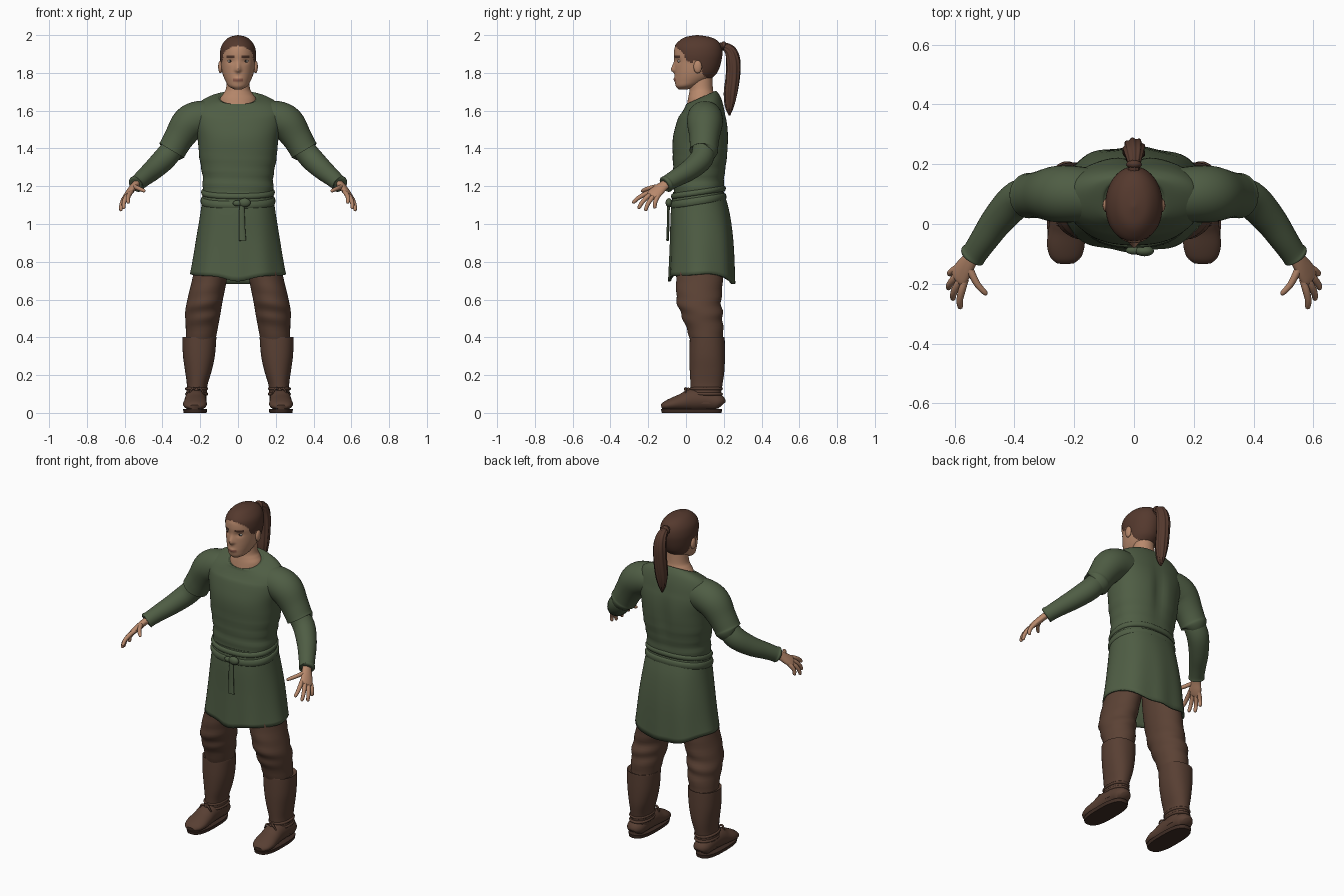
import bpy, bmesh
from math import sin, cos, pi, exp, atan2
from mathutils import Vector, Matrix

cube = bpy.data.objects.get("Cube")
if cube:
    bpy.data.objects.remove(cube)


def material(name, r, g, b):
    m = bpy.data.materials.new(name)
    m.use_nodes = True
    m.diffuse_color = (r, g, b, 1)
    shader = next(n for n in m.node_tree.nodes if n.type == 'BSDF_PRINCIPLED')
    shader.inputs["Base Color"].default_value = (r, g, b, 1)
    return m


GREEN = material("green_cloth", .078, .11, .058)
BROWN = material("brown_trousers", .105, .054, .035)
LEATHER = material("boot_leather", .098, .05, .033)
SOLE = material("dark_sole", .05, .026, .018)
SKIN = material("skin", .48, .25, .15)
HAIR = material("brown_hair", .09, .041, .027)
LIP = material("lips", .3, .12, .08)
EYE = material("eye_white", .4, .36, .32)
IRIS = material("iris", .02, .015, .012)


def finish(name, bm, mats, mirror=False, angle=50):
    bmesh.ops.recalc_face_normals(bm, faces=bm.faces[:])
    me = bpy.data.meshes.new(name)
    bm.to_mesh(me)
    bm.free()
    for m in mats:
        me.materials.append(m)
    ob = bpy.data.objects.new(name, me)
    bpy.context.collection.objects.link(ob)
    bpy.context.view_layer.objects.active = ob
    ob.select_set(True)
    bpy.ops.object.shade_smooth_by_angle(angle=angle * pi / 180)
    ob.select_set(False)
    if mirror:
        ob.modifiers.new("mirror", 'MIRROR').use_mirror_merge = False
    return ob


def smooth_rows(rows, n):
    """Catmull-Rom interpolation of table rows."""
    out = []
    for i in range(len(rows) - 1):
        quad = rows[max(i - 1, 0)], rows[i], rows[i + 1], rows[min(i + 2, len(rows) - 1)]
        for k in range(n):
            t = k / n
            out.append([b + .5 * t * (c - a + t * (2*a - 5*b + 4*c - d + t * (3*(b - c) + d - a)))
                        for a, b, c, d in zip(*quad)])
    return out + [list(rows[-1])]


def skin_rings(name, rings, mats, mirror, rule=None, caps=(True, True)):
    bm = bmesh.new()
    loops = [[bm.verts.new(p) for p in ring] for ring in rings]
    for a, b in zip(loops, loops[1:]):
        for i in range(len(a)):
            j = (i + 1) % len(a)
            bm.faces.new((a[i], a[j], b[j], b[i]))
    for loop, cap in zip((loops[0], loops[-1]), caps):
        if cap:
            bm.faces.new(loop)
    if rule:
        for f in bm.faces:
            f.material_index = rule(f.calc_center_median())
    return finish(name, bm, mats, mirror)


def power(v, p):
    return (1 if v > 0 else -1) * abs(v) ** (2 / p)


def stack(name, rows, mats, seg=40, n=5, p=2, shape=None, mirror=False, rule=None, caps=(True, True)):
    """Horizontal rings; row = z, centre x, half width, front y, back y."""
    rings = []
    for z, cx, rx, yf, yb in smooth_rows(rows, n):
        ring = []
        for k in range(seg):
            a = 2 * pi * k / seg
            co = Vector((cx + max(rx, .002) * power(cos(a), p),
                         (yf + yb) / 2 + (yb - yf) / 2 * power(sin(a), p), z))
            ring.append(shape(co) if shape else co)
        rings.append(ring)
    return skin_rings(name, rings, mats, mirror, rule, caps)


def limb(name, rows, mat, ref=(0, 1, 0), seg=24, n=4, mirror=True, ridges=0):
    """Rings across a path; row = x, y, z, radius along ref, other radius."""
    rows = smooth_rows([r if len(r) == 5 else (*r, r[3]) for r in rows], n)
    pts = [Vector(r[:3]) for r in rows]
    rings = []
    for i, (c, r) in enumerate(zip(pts, rows)):
        t = (pts[min(i + 1, len(pts) - 1)] - pts[max(i - 1, 0)]).normalized()
        u = Vector(ref)
        u = (u - u.dot(t) * t).normalized()
        v = t.cross(u)
        ring = []
        for k in range(seg):
            a = 2 * pi * k / seg
            w = 1 + ridges * cos(9 * a + i * .15)
            ring.append(c + w * (u * cos(a) * r[3] + v * sin(a) * r[4]))
        rings.append(ring)
    return skin_rings(name, rings, [mat], mirror)


def ball(name, loc, size, mat, mirror=True):
    bm = bmesh.new()
    bmesh.ops.create_uvsphere(bm, u_segments=20, v_segments=12, radius=1,
                              matrix=Matrix.Translation(loc) @ Matrix.Diagonal((*size, 1)))
    return finish(name, bm, [mat], mirror)


# Head: sculpted nose, sockets and lips, with hair, brows and lips by region
HAIRLINE = [(-.2, 1.945), (-.06, 1.945), (-.015, 1.905), (.005, 1.865), (.03, 1.85),
            (.045, 1.87), (.07, 1.86), (.09, 1.79), (.14, 1.745), (.3, 1.745)]


def is_hair(co):
    for (y0, z0), (y1, z1) in zip(HAIRLINE, HAIRLINE[1:]):
        if y0 <= co.y < y1:
            return co.z > z0 + (z1 - z0) * (co.y - y0) / (y1 - y0)
    return False


def bump(d, width):
    return exp(-(d / width) ** 2)


def face_shape(co):
    x, z = abs(co.x), co.z
    if is_hair(co):
        co.x *= 1.02
        co.y = .06 + (co.y - .06) * 1.02
    elif co.y < .03:
        nose = bump(z - 1.815, .013 if z < 1.815 else .035)
        co.y -= .02 * nose * bump(x, .009 + .006 * nose)
        co.y += .008 * bump(x - .04, .018) * bump(z - 1.864, .014)
        co.y -= .006 * bump(x, .022) * bump(z - 1.765, .012)
    return co


def face_colour(c):
    if is_hair(c):
        return 1
    if c.y < 0 and abs(c.z - 1.887) < .004 and .02 < abs(c.x) < .062:
        return 1
    return 2 if c.y < 0 and abs(c.x) < .026 and abs(c.z - 1.764) < .008 else 0


stack("head", [(1.713, 0, .02, -.04, .01), (1.73, 0, .05, -.054, .06), (1.76, 0, .068, -.059, .12),
               (1.79, 0, .08, -.06, .155), (1.82, 0, .087, -.06, .172), (1.86, 0, .092, -.06, .184),
               (1.9, 0, .094, -.064, .19), (1.94, 0, .087, -.058, .184), (1.97, 0, .068, -.034, .165),
               (1.99, 0, .042, .0, .125), (2, 0, .003, .055, .062)],
      [SKIN, HAIR, LIP], seg=96, n=6, shape=face_shape, rule=face_colour)
ball("eyes", (.04, -.033, 1.862), (.015, .011, .008), EYE)
ball("irises", (.04, -.0395, 1.862), (.0065, .006, .0065), IRIS)
ball("ears", (.093, .062, 1.832), (.012, .022, .034), SKIN)
stack("neck", [(1.6, 0, .1, 0, .15), (1.66, 0, .096, .01, .15), (1.69, 0, .078, .016, .148),
               (1.72, 0, .063, .02, .142), (1.8, 0, .058, .02, .14)], [SKIN])

# Ponytail
limb("ponytail", [(0, .17, 1.935, .02), (0, .2, 1.94, .02), (0, .235, 1.915, .03), (0, .25, 1.86, .036),
                  (0, .248, 1.78, .036), (0, .236, 1.69, .034), (0, .23, 1.62, .022), (0, .23, 1.575, .004)],
     HAIR, ref=(1, 0, 0), seg=54, n=6, mirror=False, ridges=.08)
limb("hair_tie", [(0, .19, 1.94, .02), (0, .198, 1.94, .027), (0, .206, 1.937, .02)],
     HAIR, ref=(1, 0, 0), mirror=False)


# Tunic body, with sloping collar, spine hollow and waist creases
def tunic_shape(co):
    k = min(max((co.z - 1.57) / .09, 0), 1)
    crease = max(0, min(1, (1.42 - co.z) / .15)) * .012 * sin(co.z * 95 + 4 * co.x)
    co.x *= 1 + crease
    co.y = .07 + (co.y - .07) * (1 + crease)
    if co.y > .1:
        co.y -= .016 * bump(co.x, .035) * bump(co.z - 1.42, .14)
    co.z += .45 * k * (co.y - .075)
    return co


stack("tunic_body", [(1.1, 0, .182, -.065, .195), (1.18, 0, .187, -.066, .2), (1.25, 0, .187, -.066, .205),
                     (1.35, 0, .204, -.07, .22), (1.45, 0, .214, -.07, .226), (1.53, 0, .232, -.052, .22),
                     (1.59, 0, .235, -.03, .205), (1.63, 0, .212, -.014, .188),
                     (1.655, 0, .165, -.004, .17), (1.668, 0, .112, 0, .157), (1.664, 0, .1, .006, .15)],
      [GREEN], seg=64, p=2.3, shape=tunic_shape)


# Skirt with widening folds and a wavy hem
def skirt_shape(co):
    f = (1.17 - co.z) / .48
    a = atan2(co.y - .08, co.x)
    w = 1 + .022 * f * cos(8 * a + .6)
    co.x *= w
    co.y = .08 + (co.y - .08) * w
    co.z += f ** 4 * (.045 * cos(a) ** 2 - .012 * sin(a) + .006 * sin(5 * a))
    return co


skirt = stack("tunic_skirt", [(1.17, 0, .184, -.068, .2), (1.06, 0, .198, -.08, .23),
                              (.9, 0, .222, -.084, .25), (.69, 0, .25, -.092, .258)],
              [GREEN], seg=72, p=2.3, shape=skirt_shape, caps=(True, False))
solid = skirt.modifiers.new("thickness", 'SOLIDIFY')
solid.thickness = .01


# Belt and the cloth roll above it, both higher at the back
def sloped(co):
    co.z += .15 * (co.y - .07)
    return co


for name, z, h, grow in (("belt", 1.122, .022, 0), ("waist_roll", 1.168, .016, -.003)):
    stack(name, [(z + d * h, 0, .184 + grow + b, -.068 - grow - b, .2 + grow + b)
                 for d, b in ((-1, 0), (-.75, .01), (0, .014), (.75, .01), (1, 0))],
          [GREEN], seg=64, p=2.3, shape=sloped)
ball("belt_knot", (.035, -.09, 1.113), (.032, .018, .024), GREEN, mirror=False)
ball("belt_loop", (.0, -.088, 1.11), (.028, .014, .016), GREEN, mirror=False)
limb("belt_tail", [(.022, -.09, 1.11, .01, .008), (.02, -.094, 1.06, .015, .007),
                   (.021, -.095, .98, .017, .007), (.024, -.098, .912, .019, .007)],
     GREEN, ref=(1, 0, 0), mirror=False)

# Arms: wide short sleeve over a fitted long sleeve
limb("short_sleeves", [(.11, .095, 1.56, .086), (.2, .1, 1.558, .094), (.26, .1, 1.53, .094),
                       (.31, .098, 1.46, .08), (.342, .095, 1.405, .075), (.352, .095, 1.388, .075),
                       (.354, .094, 1.385, .06)], GREEN, seg=36)
limb("long_sleeves", [(.32, .096, 1.43, .058), (.385, .085, 1.35, .062), (.45, .02, 1.287, .055),
                      (.5, -.05, 1.245, .047), (.53, -.094, 1.218, .043), (.54, -.106, 1.21, .045),
                      (.542, -.109, 1.208, .034)], GREEN, seg=32)

# Hands
limb("palms", [(.53, -.09, 1.222, .026, .02), (.552, -.125, 1.198, .03, .019),
               (.572, -.155, 1.172, .037, .018), (.588, -.18, 1.152, .036, .014),
               (.592, -.187, 1.146, .02, .006)], SKIN, ref=(.025, .055, -.02))
FINGERS = {"index_fingers": ((.568, -.2, 1.166), (.58, -.282, 1.11)),
           "middle_fingers": ((.583, -.19, 1.155), (.605, -.252, 1.08)),
           "ring_fingers": ((.593, -.172, 1.146), (.62, -.215, 1.068)),
           "little_fingers": ((.594, -.148, 1.146), (.615, -.165, 1.082)),
           "thumbs": ((.553, -.135, 1.2), (.492, -.236, 1.173))}
for name, ends in FINGERS.items():
    a, b = map(Vector, ends)
    bend = Vector((.008, -.006, .004))
    rows = [(*(a.lerp(b, t) + bend * sin(pi * t)), r)
            for t, r in ((-.15, .011), (.2, .0125), (.6, .011), (.92, .009), (1, .003))]
    limb(name, rows, SKIN, seg=12)


# Trousers with knee creases
def creased(co):
    co.y -= .005 * sin(co.z * 75 + 12 * co.x) * bump(co.z - .54, .12)
    return co


stack("trousers", [(.92, .115, .08, -.04, .18), (.8, .135, .088, -.05, .195), (.7, .152, .092, -.052, .195),
                   (.6, .174, .094, -.05, .187), (.53, .186, .094, -.03, .192), (.47, .19, .087, -.005, .196),
                   (.36, .2, .076, .03, .195)], [BROWN], mirror=True, shape=creased)

# Boots: shaft, foot, sole and ankle ties
stack("boot_shafts", [(.395, .205, .08, .03, .195), (.402, .205, .088, .022, .203), (.39, .205, .09, .02, .205),
                      (.3, .207, .084, .018, .206), (.22, .21, .07, .02, .203), (.15, .216, .055, .024, .193),
                      (.1, .22, .055, .025, .185), (.05, .224, .055, .02, .185)],
      [LEATHER], p=2.2, mirror=True)
limb("boot_feet", [(.224, .19, .04, .03, .025), (.224, .17, .055, .05, .045), (.224, .1, .068, .056, .056),
                   (.225, .03, .068, .057, .058), (.226, -.02, .056, .06, .046), (.228, -.07, .046, .063, .035),
                   (.229, -.11, .037, .052, .024), (.229, -.13, .031, .03, .012)],
     LEATHER, ref=(1, 0, 0), seg=32)
stack("boot_soles", [(0, .227, .061, -.128, .188), (.02, .227, .064, -.133, .191)],
      [SOLE], p=2.7, n=1, mirror=True)
for name, z in (("lower_ankle_ties", .1), ("upper_ankle_ties", .128)):
    stack(name, [(z + .008 * sin(a), .219, .053 + .008 * cos(a), .028 - .008 * cos(a), .187 + .008 * cos(a))
                 for a in (-pi / 2, -pi / 4, 0, pi / 4, pi / 2)],
          [LEATHER], p=2.2, n=2, mirror=True)
ball("tie_knots", (.22, .012, .122), (.016, .014, .012), LEATHER)
for name, x in (("inner_lace_ends", .18), ("outer_lace_ends", .26)):
    limb(name, [(.22, .012, .122, .005), ((x + .22) / 2, -.004, .13, .006), (x, .0, .1, .004)],
         LEATHER, seg=8)
